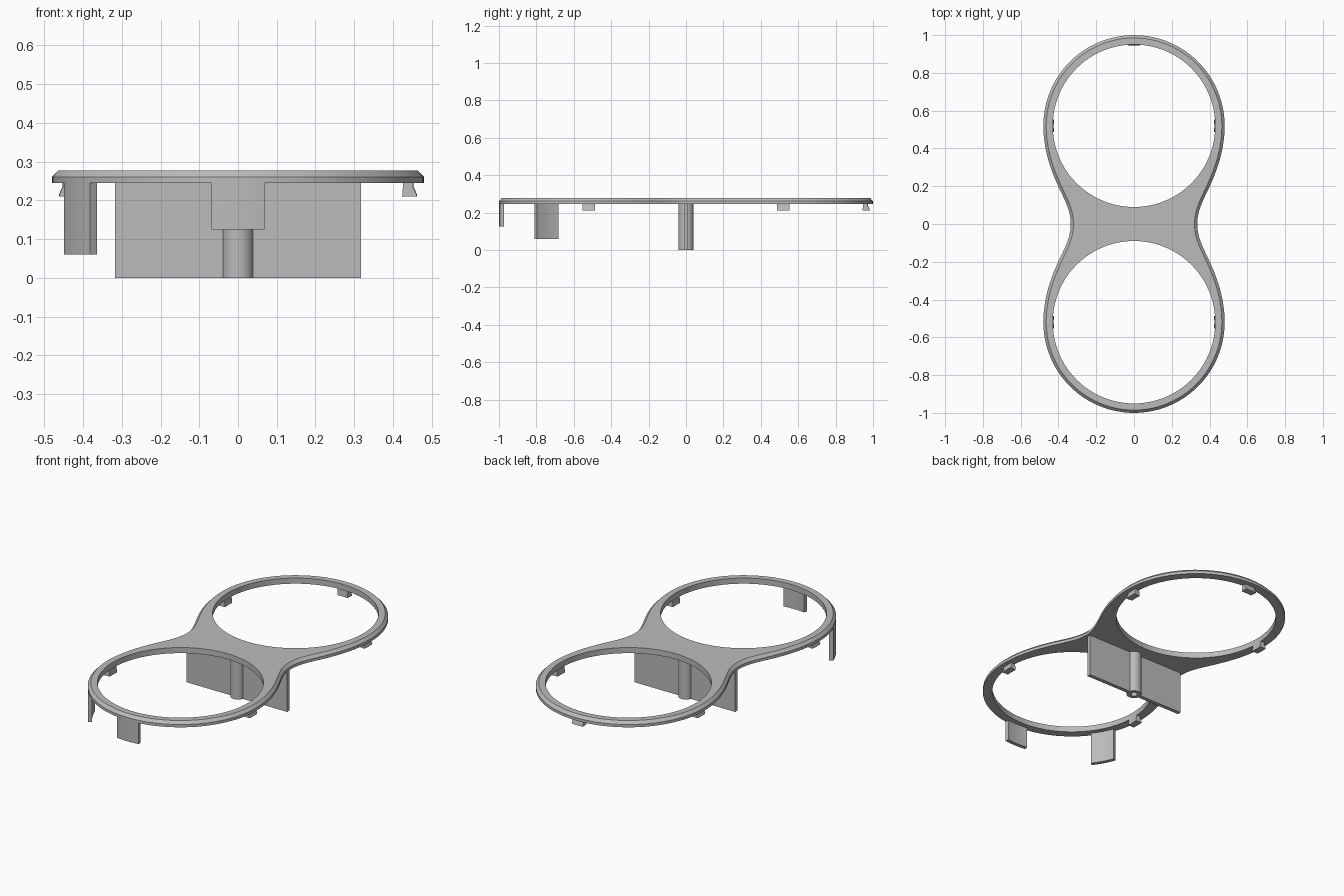
import bpy, bmesh, math
from mathutils import Vector
from mathutils.geometry import interpolate_bezier

cube = bpy.data.objects.get("Cube")
if cube:
    bpy.data.objects.remove(cube, do_unlink=True)

RING_Y, OUTER, HOLE = 0.52, 0.48, 0.43
BASE, SHOULDER, TOP = 0.245, 0.261, 0.277

grey = bpy.data.materials.new("plain_grey")
grey.use_nodes = True
colour = (0.5, 0.5, 0.5, 1)
grey.diffuse_color = colour
grey.node_tree.nodes["Principled BSDF"].inputs["Base Color"].default_value = colour


def finish(name, bm):
    bmesh.ops.recalc_face_normals(bm, faces=bm.faces[:])
    mesh = bpy.data.meshes.new(name)
    bm.to_mesh(mesh)
    bm.free()
    mesh.materials.append(grey)
    obj = bpy.data.objects.new(name, mesh)
    bpy.context.collection.objects.link(obj)
    return obj


def smooth(obj):
    bpy.ops.object.select_all(action='DESELECT')
    obj.select_set(True)
    bpy.context.view_layer.objects.active = obj
    bpy.ops.object.shade_smooth_by_angle(angle=math.radians(30))


def loft(name, rings, closed=False):
    """Join equal point rings with quads; cap the ends or close the loop."""
    bm = bmesh.new()
    loops = [[bm.verts.new(p) for p in ring] for ring in rings]
    n = len(loops[0])
    pairs = list(zip(loops, loops[1:]))
    if closed:
        pairs.append((loops[-1], loops[0]))
    else:
        bm.faces.new(loops[0])
        bm.faces.new(loops[-1])
    for a, b in pairs:
        for i in range(n):
            j = (i + 1) % n
            bm.faces.new((a[i], a[j], b[j], b[i]))
    return finish(name, bm)


def circle(radius, y, z, n):
    return [(radius * math.cos(math.tau * i / n),
             y + radius * math.sin(math.tau * i / n), z) for i in range(n)]


def arc_block(name, ring_y, degrees, width, section):
    """Sweep a radius/height section along a short arc of one ring."""
    half = width / 2 / OUTER
    rings = []
    for i in range(9):
        a = math.radians(degrees) + half * (i / 4 - 1)
        rings.append([(r * math.cos(a), ring_y + r * math.sin(a), z) for r, z in section])
    smooth(loft(name, rings))


# Plate outline: waist curve, then a quarter of the end circle, mirrored
def bezier(*pts):
    return interpolate_bezier(*[Vector(p) for p in pts], 13)


quarter = bezier((0.335, 0), (0.335, 0.08), (0.375, 0.14), (0.41, 0.22))[:-1]
quarter += bezier((0.41, 0.22), (0.45, 0.31), (OUTER, 0.41), (OUTER, RING_Y))
quarter += [Vector((OUTER * math.cos(a), RING_Y + OUTER * math.sin(a)))
            for a in (math.pi / 2 * i / 24 for i in range(1, 25))]
half = quarter + [Vector((-p.x, p.y)) for p in reversed(quarter[:-1])]
outline = half + [Vector((p.x, -p.y)) for p in reversed(half[1:-1])]


# Chamfered edge follows the outline inward
def inset(points, amount):
    result = []
    for i, p in enumerate(points):
        t = (points[(i + 1) % len(points)] - points[i - 1]).normalized()
        result.append(p + Vector((-t.y, t.x)) * amount)
    return result


plate = loft("figure_eight_plate", [
    [(p.x, p.y, z) for p in inset(outline, d)]
    for z, d in ((BASE, 0), (SHOULDER, 0), (TOP, 0.015))])

# Two round openings
for side in (-1, 1):
    cutter = loft("opening_cutter", [circle(HOLE, side * RING_Y, z, 96) for z in (0.1, 0.4)])
    cutter.hide_render = True
    mod = plate.modifiers.new("opening", 'BOOLEAN')
    mod.operation, mod.solver, mod.object = 'DIFFERENCE', 'EXACT', cutter
    bpy.context.view_layer.objects.active = plate
    bpy.ops.object.modifier_apply(modifier=mod.name)
    bpy.data.objects.remove(cutter, do_unlink=True)
smooth(plate)

# Central wall in two wings, either side of the hollow post
for side, name in ((-1, "right_wall"), (1, "left_wall")):
    x0, x1, t = side * 0.035, side * 0.318, 0.011
    loft(name, [[(x0, -t, z), (x1, -t, z), (x1, t, z), (x0, t, z)] for z in (0, BASE)])
smooth(loft("hollow_post", [circle(r, 0, z, 48) for r, z in
                            ((0.04, 0), (0.04, BASE), (0.018, BASE), (0.018, 0))], closed=True))

# Long curved tabs under the front ring
for name, angle, bottom in (("front_tab", 270, 0.125), ("right_tab", 209, 0.06)):
    arc_block(name, -RING_Y, angle, 0.138,
              ((0.458, bottom), (OUTER, bottom), (OUTER, BASE), (0.458, BASE)))

# Small clips with a flared lip
clip = ((0.425, 0.21), (0.463, 0.21), (0.462, 0.216), (0.453, 0.235), (0.453, BASE), (0.428, BASE))
for name, side, angle in (("front_left_clip", -1, 0), ("front_right_clip", -1, 180),
                          ("back_left_clip", 1, 0), ("back_right_clip", 1, 180),
                          ("back_clip", 1, 90)):
    arc_block(name, side * RING_Y, angle, 0.072, clip)
